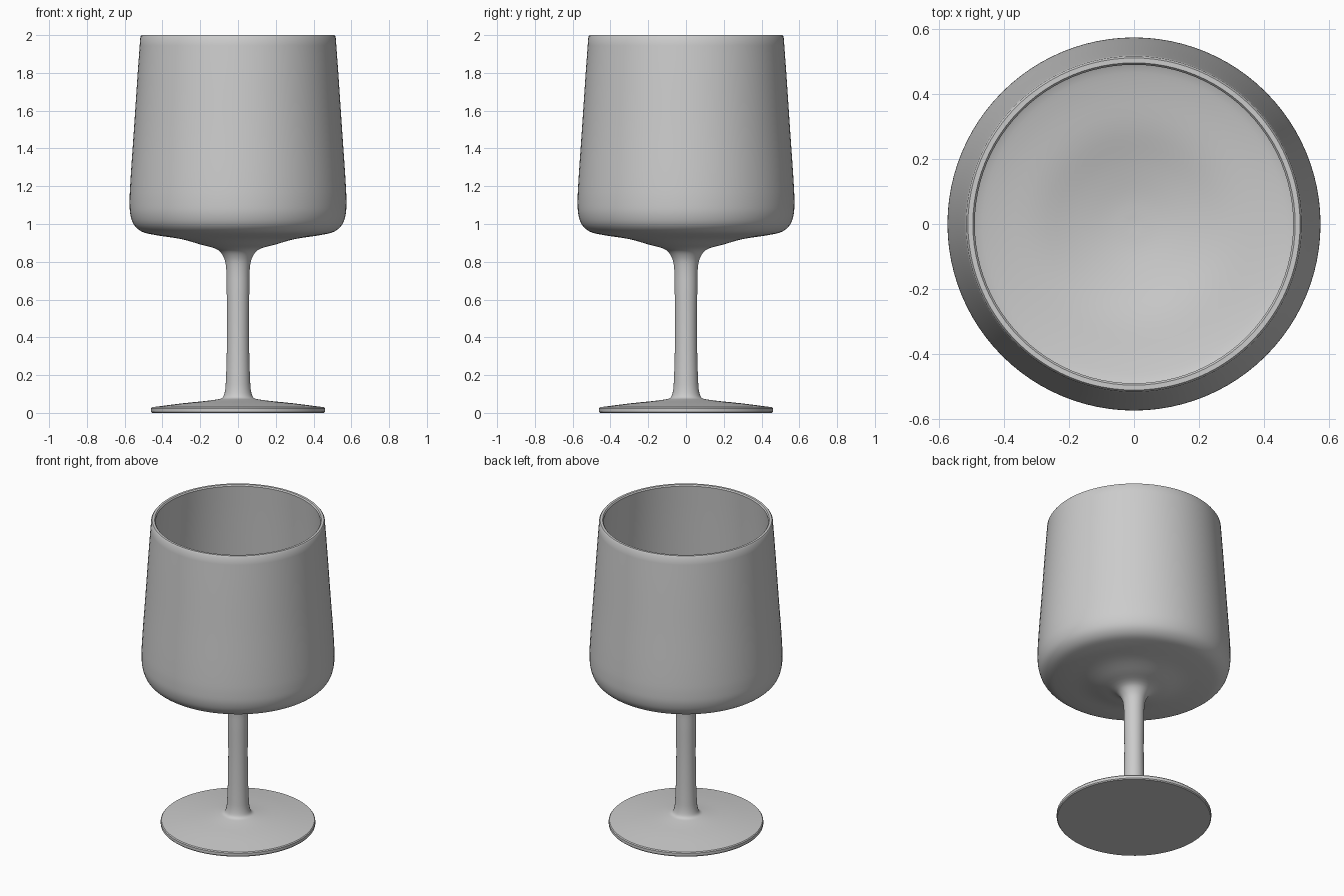
import bpy, bmesh, math
from mathutils import Vector

if "Cube" in bpy.data.objects:
    bpy.data.objects.remove(bpy.data.objects["Cube"])

SEGMENTS = 96


def smooth_run(points, steps=4):
    """Catmull-Rom curve through the profile points (radius, height)."""
    p = [Vector(q) for q in points]
    p = [p[0] * 2 - p[1]] + p + [p[-1] * 2 - p[-2]]
    out = []
    for a, b, c, d in zip(p, p[1:], p[2:], p[3:]):
        # centripetal knots avoid overshoot at uneven spacing
        t1 = (b - a).length ** 0.5
        t2 = t1 + (c - b).length ** 0.5
        t3 = t2 + (d - c).length ** 0.5
        for i in range(steps):
            t = t1 + (t2 - t1) * i / steps
            a1 = a.lerp(b, t / t1)
            a2 = b.lerp(c, (t - t1) / (t2 - t1))
            a3 = c.lerp(d, (t - t2) / (t3 - t2))
            b1 = a1.lerp(a2, t / t2)
            b2 = a2.lerp(a3, (t - t1) / (t3 - t1))
            out.append(b1.lerp(b2, (t - t1) / (t2 - t1)))
    return out + [p[-2]]


def lathe(name, profile):
    """Spin a profile around z; points on the axis become poles."""
    bm = bmesh.new()
    rings = []
    for r, z in profile:
        n = 1 if r < 1e-5 else SEGMENTS
        rings.append([bm.verts.new((r * math.cos(2 * math.pi * i / SEGMENTS),
                                    r * math.sin(2 * math.pi * i / SEGMENTS), z))
                      for i in range(n)])
    for lo, hi in zip(rings, rings[1:]):
        for i in range(SEGMENTS):
            j = (i + 1) % SEGMENTS
            quad = [lo[i % len(lo)], lo[j % len(lo)], hi[j % len(hi)], hi[i % len(hi)]]
            bm.faces.new(list(dict.fromkeys(quad)))
    bmesh.ops.recalc_face_normals(bm, faces=bm.faces)
    mesh = bpy.data.meshes.new(name)
    bm.to_mesh(mesh)
    bm.free()
    obj = bpy.data.objects.new(name, mesh)
    bpy.context.collection.objects.link(obj)
    bpy.ops.object.select_all(action='DESELECT')
    obj.select_set(True)
    bpy.context.view_layer.objects.active = obj
    bpy.ops.object.shade_smooth_by_angle(angle=math.radians(35))
    return obj


# Flat base disc and its thin edge
base = [(0, 0), (0.455, 0), (0.46, 0.006), (0.46, 0.024)]
# Foot slope, stem, bowl underside and outer wall
outside = smooth_run([
    (0.455, 0.03), (0.3, 0.05), (0.12, 0.07), (0.083, 0.08), (0.07, 0.11),
    (0.063, 0.2), (0.059, 0.35), (0.058, 0.5), (0.06, 0.65), (0.063, 0.77),
    (0.074, 0.82), (0.105, 0.862), (0.2, 0.892), (0.3, 0.92), (0.44, 0.942),
    (0.51, 0.96), (0.55, 0.995), (0.57, 1.05), (0.574, 1.12), (0.57, 1.22),
    (0.551, 1.5), (0.531, 1.8), (0.517, 1.992)])
# Rim
rim = [(0.511, 2.0), (0.496, 2.0)]
# Inner wall and bowl floor
inside = smooth_run([
    (0.49, 1.992), (0.504, 1.8), (0.524, 1.5), (0.543, 1.22), (0.547, 1.12),
    (0.543, 1.06), (0.527, 1.015), (0.495, 0.988), (0.43, 0.97), (0.3, 0.948),
    (0.18, 0.918), (0.08, 0.9), (0, 0.895)])
inside[-1] = Vector((0, 0.895))

lathe("stemmed_glass", base + [tuple(p) for p in outside] + rim + [tuple(p) for p in inside])
